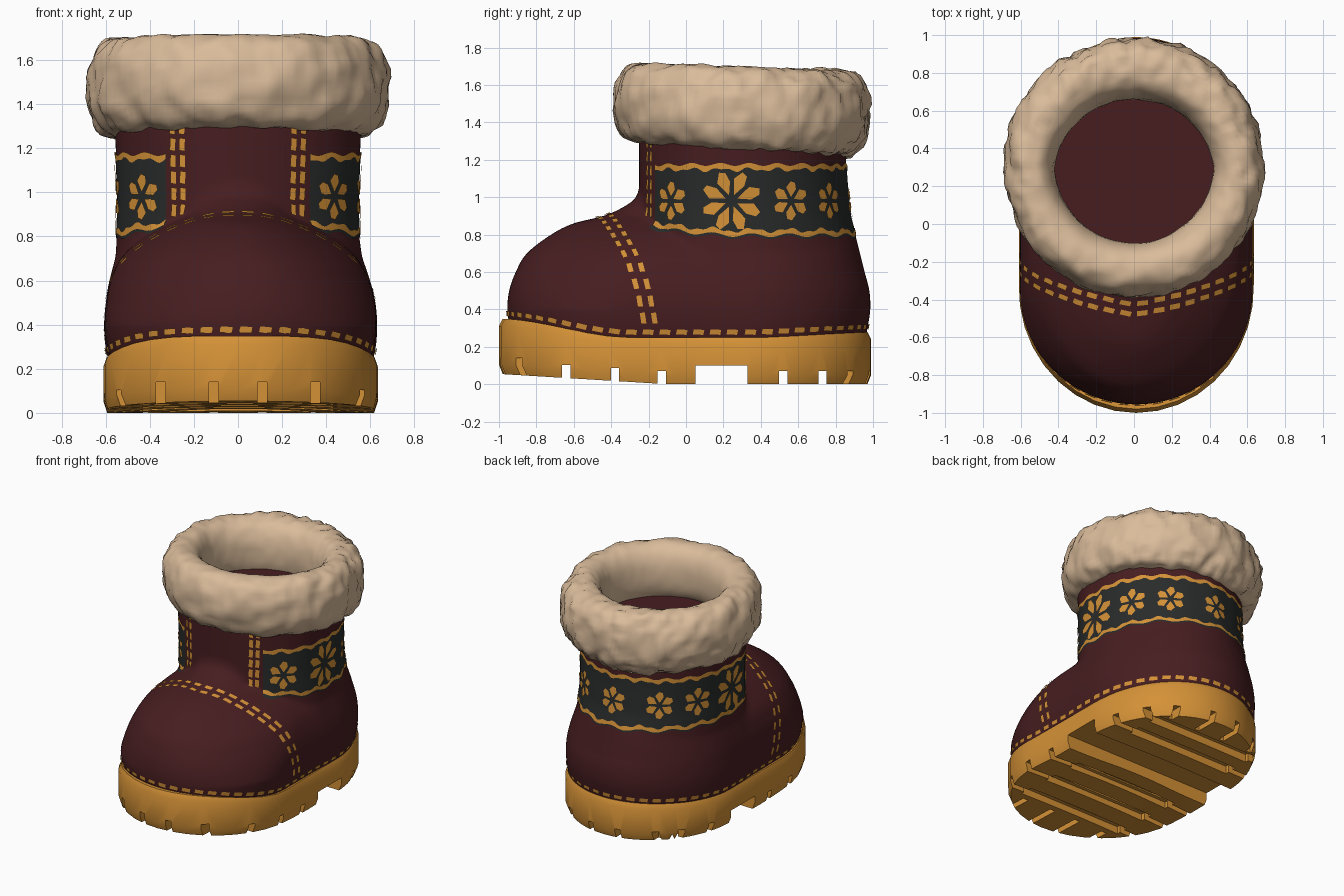
import bpy, bmesh, math
from math import sin, cos, pi, radians
from mathutils import Vector, noise
from mathutils.bvhtree import BVHTree

if "Cube" in bpy.data.objects:
    bpy.data.objects.remove(bpy.data.objects["Cube"])

MID = 0.3  # y of the shaft axis


def material(name, rgb):
    m = bpy.data.materials.new(name)
    m.use_nodes = True
    m.diffuse_color = (*rgb, 1)
    m.node_tree.nodes["Principled BSDF"].inputs["Base Color"].default_value = (*rgb, 1)
    return m


BURGUNDY = material("burgundy leather", (0.063, 0.0125, 0.0145))
GOLD = material("golden tan", (0.66, 0.285, 0.038))
FUR = material("cream fur", (0.7, 0.5, 0.325))
DARK = material("charcoal knit", (0.022, 0.0245, 0.0245))


def finish(name, bm, mat, smooth=None, recalc=True):
    if recalc:
        bmesh.ops.recalc_face_normals(bm, faces=bm.faces)
    me = bpy.data.meshes.new(name)
    bm.to_mesh(me)
    bm.free()
    me.materials.append(mat)
    ob = bpy.data.objects.new(name, me)
    bpy.context.collection.objects.link(ob)
    if smooth:
        shade(ob, smooth)
    return ob


def shade(ob, angle):
    bpy.ops.object.select_all(action="DESELECT")
    ob.select_set(True)
    bpy.context.view_layer.objects.active = ob
    bpy.ops.object.shade_smooth_by_angle(angle=radians(angle))


def loft(rings, closed=True, caps=True, wrap=False):
    """Skin rings of points; optional fan caps, or wrap last ring to first."""
    bm = bmesh.new()
    vs = [[bm.verts.new(p) for p in r] for r in rings]
    n = len(rings[0])
    pairs = list(zip(vs, vs[1:])) + ([(vs[-1], vs[0])] if wrap else [])
    for a, b in pairs:
        for j in range(n if closed else n - 1):
            k = (j + 1) % n
            bm.faces.new((a[j], a[k], b[k], b[j]))
    if caps:
        for ring in (vs[0], vs[-1]):
            z = sum(v.co.z for v in ring) / n
            c = bm.verts.new((0, MID, z))
            for j in range(n):
                bm.faces.new((ring[j], ring[(j + 1) % n], c))
    return bm


def oval(t, w, front, back, straight):
    """Polar radius of an outline: elliptic heel, straight sides, elliptic toe."""
    c, s = abs(cos(t)), abs(sin(t))
    d, length = (straight, front) if sin(t) < 0 else (0, back)
    if w * s <= d * c:
        return w / c
    e = length - d
    qa = (c / w) ** 2 + (s / e) ** 2
    qb = s * d / e ** 2
    return (qb + math.sqrt(qb * qb - qa * ((d / e) ** 2 - 1))) / qa


# Boot profile: height, toe length, toe half width, heel length, shaft half width
PROFILE = [
    (0.2, 1.21, 0.58, 0.64, 0.58), (0.3, 1.24, 0.605, 0.66, 0.6),
    (0.4, 1.255, 0.615, 0.675, 0.6), (0.5, 1.245, 0.608, 0.67, 0.59),
    (0.6, 1.21, 0.585, 0.645, 0.575), (0.7, 1.15, 0.535, 0.62, 0.56),
    (0.8, 1.02, 0.43, 0.595, 0.55), (0.86, 0.9, 0.33, 0.58, 0.548),
    (0.9, 0.74, 0.28, 0.57, 0.546), (0.95, 0.63, 0.28, 0.565, 0.545),
    (1.0, 0.565, 0.3, 0.56, 0.545), (1.1, 0.5, 0.3, 0.55, 0.55),
    (1.34, 0.45, 0.3, 0.54, 0.56),
]


def profile(z):
    """Smooth interpolation of the profile table."""
    z = min(max(z, PROFILE[0][0]), PROFILE[-1][0])
    i = next(k for k in range(len(PROFILE) - 1) if z <= PROFILE[k + 1][0])
    a, b = PROFILE[i], PROFILE[i + 1]
    o, c = PROFILE[max(i - 1, 0)], PROFILE[min(i + 2, len(PROFILE) - 1)]
    h = b[0] - a[0]
    t = (z - a[0]) / h
    out = []
    for k in range(1, len(a)):
        ma = (b[k] - o[k]) / (b[0] - o[0]) * h
        mb = (c[k] - a[k]) / (c[0] - a[0]) * h
        out.append((1 + 2 * t) * (1 - t) ** 2 * a[k] + t * (1 - t) ** 2 * ma
                   + t * t * (3 - 2 * t) * b[k] + t * t * (t - 1) * mb)
    return out


def skin(t, z, lift=0.0):
    """Point on the boot upper: shaft blended with the toe dome."""
    toe, tw, heel, sw = profile(z)
    a = oval(t, sw, 0.55, heel, 0.1)
    b = oval(t, tw, toe, heel, toe * (0.52 - 0.25 * min(max((z - 0.4) / 0.4, 0), 1)))
    k = 0.04
    h = max(k - abs(a - b), 0) / k
    r = max(a, b) + h * h * k / 4 + lift
    lean = 0.012 * min(max((0.8 - z) / 0.3, 0), 1)
    return Vector((r * cos(t) + lean, MID + r * sin(t), z))


def turn(n):
    return [2 * pi * j / n for j in range(n)]


# Upper, closed by the insole
ROWS = 110
bm = loft([[skin(t, 0.2 + 1.14 * i / ROWS) for t in turn(160)] for i in range(ROWS + 1)])
bmesh.ops.recalc_face_normals(bm, faces=bm.faces)
surface = BVHTree.FromBMesh(bm)
finish("boot_upper", bm, BURGUNDY, 50)


# Sole with rising toe edge
def sole_top(y):
    f = min(max((-y - 0.3) / 0.7, 0), 1)
    return 0.25 + 0.1 * f * f * (3 - 2 * f) + 0.03 * max(0, (y - 0.4) / 0.6)


def sole_bottom(y):
    return 0.055 * max(0, (-y - 0.1) / 0.9)


def sole_ring(inset, height):
    ring = []
    for t in turn(72):
        r = oval(t, 0.622, 1.3, 0.69, 0.64) - inset
        y = MID + r * sin(t)
        ring.append((r * cos(t) + 0.012, y, height(y)))
    return ring


sole = finish("sole", loft([
    sole_ring(0.02, sole_bottom),
    sole_ring(0.0, lambda y: sole_bottom(y) + 0.05),
    sole_ring(0.0, lambda y: sole_top(y) - 0.04),
    sole_ring(0.02, sole_top),
    sole_ring(0.1, sole_top),
]), GOLD)

# Tread grooves, arch gap and edge notches, cut from below
bm = bmesh.new()


def box(x0, x1, y0, y1, top):
    verts = bmesh.ops.create_cube(bm, size=1)["verts"]
    for v in verts:
        v.co = ((x0 + x1) / 2 + v.co.x * (x1 - x0), (y0 + y1) / 2 + v.co.y * (y1 - y0),
                top if v.co.z > 0 else -0.1)


for y in (-0.64, -0.38, -0.13, 0.52, 0.73):
    box(-1, 1, y - 0.022, y + 0.022, 0.07 + sole_bottom(y))
    box(-0.43, 0.43, y - 0.05, y + 0.05, 0.06 + sole_bottom(y))
box(-1, 1, 0.05, 0.33, 0.1)
for x in (-0.35, -0.11, 0.11, 0.35):
    box(x - 0.022, x + 0.022, -1.2, -0.74, 0.14)
    box(x - 0.02, x + 0.02, 0.8, 1.2, 0.07)
cutter = finish("tread_cutter", bm, GOLD)
cutter.hide_render = True
cut = sole.modifiers.new("tread", "BOOLEAN")
cut.operation, cut.solver, cut.object = "DIFFERENCE", "EXACT", cutter
cut.use_self = True
shade(sole, 35)
bpy.context.view_layer.objects.active = sole
bpy.ops.object.modifier_apply(modifier="tread")
bpy.data.objects.remove(cutter)


# Fur cuff: thick lumpy ring, a little lower at the back
def fur_point(t, p):
    s = sin(t)
    inner = 0.42 - 0.04 * abs(s) - 0.02 * s
    outer = 0.685
    mid, half = (inner + outer) / 2, (outer - inner) / 2
    bend = lambda v: math.copysign(abs(v) ** 0.88, v)
    out = Vector((cos(t), s, 0))
    point = out * (mid + half * bend(cos(p))) + Vector((0, MID, 1.475 - 0.03 * s))
    point.z += (0.222 + 0.01 * s) * bend(sin(p))
    rough = 0.2 + 0.8 * max(0, min(1, cos(p) + 0.6))
    lump = 0.02 * noise.noise(point * 6) + (0.02 + 0.008 * s) * noise.noise(point * 16)
    return point + (out * cos(p) + Vector((0, 0, sin(p)))) * lump * rough


finish("fur_cuff", loft([[fur_point(t, p) for p in turn(40)] for t in turn(150)],
                        caps=False, wrap=True), FUR, 60)


# Knitted band around sides and back, with wavy gold edging
def band_low(t):
    return 0.785 + 0.07 * max(0, -sin(t)) ** 2 + 0.01 * sin(17 * t)


def band_high(t):
    return 1.175 + 0.008 * sin(23 * t)


def ribbon(name, low, high, rows, lift, mat):
    steps = 180
    angles = [radians(-55 + 290 * j / steps) for j in range(steps + 1)]
    rings = [[skin(t, low(t) + (high(t) - low(t)) * i / rows, lift) for t in angles]
             for i in range(rows + 1)]
    finish(name, loft(rings, closed=False, caps=False), mat, 40, recalc=False)


ribbon("knit_band", band_low, band_high, 14, 0.003, DARK)
ribbon("band_edging_top", lambda t: band_high(t) - 0.028 + 0.006 * sin(40 * t), band_high, 1, 0.006, GOLD)
ribbon("band_edging_bottom", lambda t: band_low(t) + 0.012,
       lambda t: band_low(t) + 0.038 + 0.006 * sin(40 * t), 1, 0.006, GOLD)


# Thin plates laid on the upper
def plate(bm, centre, along, outline, lift):
    loc, normal, _, _ = surface.find_nearest(centre)
    along = (along - normal * along.dot(normal)).normalized()
    side = normal.cross(along)
    verts = []
    for u, v in outline:
        q, n, _, _ = surface.find_nearest(loc + along * u + side * v)
        verts.append(bm.verts.new(q + n * lift))
    bm.faces.new(verts)


def stitch(bm, path, step=0.09):
    """Dashes spaced evenly along a polyline."""
    path = [Vector(p) for p in path]
    dash = [(-0.031, -0.012), (0.026, -0.015), (0.031, 0.012), (-0.026, 0.015)]
    travelled, target = 0, step / 2
    for a, b in zip(path, path[1:]):
        length = (b - a).length
        while target <= travelled + length:
            plate(bm, a.lerp(b, (target - travelled) / length), b - a, dash, 0.007)
            target += step
        travelled += length


bm = bmesh.new()
# Welt stitching above the sole
welt = []
for t in turn(120) + [2 * pi]:
    welt.append(skin(t, sole_top(skin(t, 0.3).y) + 0.03))
stitch(bm, welt)
# Double toe cap seam and double tongue seams
SEAM = [(0, -0.48, 0.9), (0.25, -0.43, 0.86), (0.42, -0.37, 0.76),
        (0.53, -0.3, 0.62), (0.59, -0.26, 0.5), (0.62, -0.22, 0.31)]
for s in (-1, 1):
    for shift in (0, 0.06):
        stitch(bm, [(s * x, y + shift, z) for x, y, z in SEAM])
    for x in (0.245, 0.295):
        stitch(bm, [(s * x, -0.2, 0.88), (s * x, -0.18, 1.3)], 0.075)
finish("stitching", bm, GOLD, recalc=False)

# Snowflakes on the band
bm = bmesh.new()


def flake(degrees, radius, petals, width):
    centre = skin(radians(degrees), 0.98)
    tangent = Vector((-sin(radians(degrees)), cos(radians(degrees)), 0))
    petal = [(0.2 * radius, 0), (0.6 * radius, -width), (0.92 * radius, -0.8 * width),
             (radius, 0.1 * width), (0.7 * radius, width)]
    for k in range(petals):
        a = 2 * pi * (k + 0.5) / petals
        along = tangent * cos(a) + Vector((0, 0, sin(a)))
        plate(bm, centre, along, petal, 0.009)


flake(90, 0.1, 6, 0.029)
for mirror in (False, True):
    for degrees, radius, petals, width in ((-41, 0.105, 6, 0.029), (-6, 0.165, 8, 0.033),
                                           (28, 0.105, 6, 0.029), (56, 0.1, 6, 0.029)):
        flake(180 - degrees if mirror else degrees, radius, petals, width)
finish("snowflakes", bm, GOLD, recalc=False)
